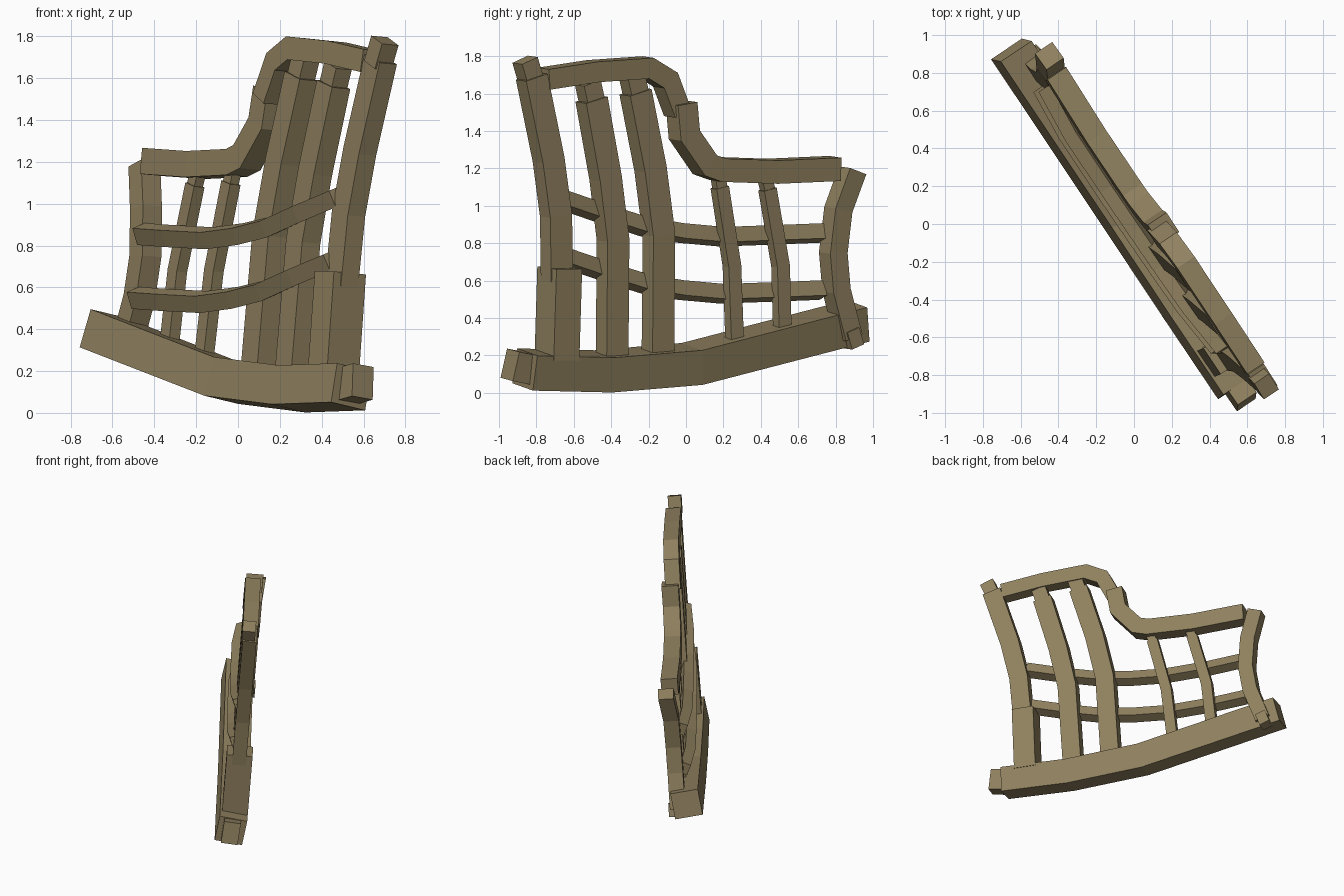
import bpy, bmesh
from mathutils import Vector

cube = bpy.data.objects.get("Cube")
if cube:
    bpy.data.objects.remove(cube, do_unlink=True)

# One weathered timber colour
wood = bpy.data.materials.new("weathered_wood")
wood.use_nodes = True
COLOUR = (0.28, 0.22, 0.115, 1)
wood.diffuse_color = COLOUR
wood.node_tree.nodes["Principled BSDF"].inputs["Base Color"].default_value = COLOUR

# The frame stands in a slightly leaning plane that runs diagonally
NORMAL = Vector((0.83, 0.557, 0))


def place(y, z, shift=0.0):
    """Point of the leaning plane at y, z, moved along its normal by shift."""
    w = -0.02 + 0.075 * z
    return Vector(((w - NORMAL.y * y) / NORMAL.x, y, z)) + NORMAL * shift


def timber(name, path, width, depth, tilt=-0.08, shift=0.0):
    """Sweep a rectangular section along a path of (y, z[, shift])."""
    pts = [place(p[0], p[1], shift + (p[2] if len(p) > 2 else 0)) for p in path]
    across = (NORMAL + Vector((0, 0, tilt))).normalized()
    bm = bmesh.new()
    rings = []
    for i, p in enumerate(pts):
        before = (p - pts[i - 1]).normalized() if i else None
        after = (pts[i + 1] - p).normalized() if i < len(pts) - 1 else None
        tangent = ((before or after) + (after or before)).normalized()
        mitre = 1 / max(0.7, tangent.dot(after or before))
        side = tangent.cross(across).normalized() * (width / 2 * mitre)
        thick = across * (depth / 2)
        rings.append([bm.verts.new(p + side * a + thick * b)
                      for a, b in ((-1, -1), (1, -1), (1, 1), (-1, 1))])
    for r, s in zip(rings, rings[1:]):
        for k in range(4):
            n = (k + 1) % 4
            bm.faces.new((r[k], r[n], s[n], s[k]))
    bm.faces.new(rings[0][::-1])
    bm.faces.new(rings[-1])
    bmesh.ops.recalc_face_normals(bm, faces=bm.faces)
    mesh = bpy.data.meshes.new(name)
    bm.to_mesh(mesh)
    bm.free()
    mesh.materials.append(wood)
    obj = bpy.data.objects.new(name, mesh)
    bpy.context.collection.objects.link(obj)
    return obj


# Curved base beam and its end block
timber("base_beam", [(-0.85, 0.125), (-0.43, 0.115), (0.045, 0.155), (0.94, 0.385, -0.015)],
       0.19, 0.2, tilt=-0.2, shift=-0.02)
timber("base_end_block", [(-0.78, 0.12), (-0.93, 0.15)], 0.16, 0.12, tilt=-0.15, shift=-0.02)

# Tall post with sleeve and tip
timber("tall_post_sleeve", [(-0.69, 0.18), (-0.675, 0.67)], 0.165, 0.185)
timber("tall_post", [(-0.69, 0.6), (-0.695, 0.95), (-0.735, 1.25), (-0.825, 1.69)],
       0.14, 0.1)
timber("tall_post_tip", [(-0.82, 1.66), (-0.855, 1.78)], 0.105, 0.095, shift=-0.01)

# Short bowed post with foot
timber("short_post", [(0.86, 1.19, 0.02), (0.795, 0.98), (0.768, 0.75),
                      (0.785, 0.55), (0.85, 0.3)], 0.11, 0.11, shift=0.035)
timber("short_post_foot", [(0.84, 0.34), (0.865, 0.25)], 0.08, 0.1, shift=0.05)

# Broad ribs, each with a slimmer tip
for name, path, tip in (
    ("broad_rib_outer", [(-0.395, 0.18), (-0.39, 0.82), (-0.43, 1.15), (-0.505, 1.57)],
     (-0.525, 1.66)),
    ("broad_rib_inner", [(-0.15, 0.18), (-0.145, 0.85), (-0.19, 1.2), (-0.27, 1.61)],
     (-0.29, 1.7)),
):
    timber(name, path, 0.14, 0.105)
    timber(name + "_tip", [path[-1], tip], 0.11, 0.09)

# Slim ribs, each with a tip under the rail
for name, path, tip in (
    ("slim_rib_inner", [(0.255, 0.26), (0.24, 0.68), (0.175, 1.1)], (0.165, 1.16)),
    ("slim_rib_outer", [(0.51, 0.32), (0.5, 0.68), (0.43, 1.09)], (0.415, 1.15)),
):
    timber(name, path, 0.08, 0.06, shift=0.01)
    timber(name + "_tip", [path[-1], tip], 0.065, 0.05, shift=0.01)

# Top rail in two lengths
timber("upper_rail", [(-0.76, 1.68), (-0.5, 1.72), (-0.215, 1.74), (-0.11, 1.675),
                      (-0.045, 1.5)], 0.11, 0.11)
timber("lower_rail", [(-0.035, 1.55), (-0.02, 1.38), (0.09, 1.22), (0.16, 1.195),
                      (0.45, 1.185), (0.78, 1.2, 0.01)], 0.125, 0.12, shift=0.02)

# Two sagging stringers behind the ribs
for name, drop in (("upper_stringer", 0), ("lower_stringer", 0.305)):
    path = [(-0.65, 1.035, 0.02), (-0.42, 0.96), (-0.2, 0.89), (0.0, 0.855),
            (0.22, 0.835), (0.5, 0.845), (0.74, 0.855, 0.025)]
    timber(name, [(p[0], p[1] - drop) + p[2:] for p in path], 0.085, 0.075,
           tilt=0.35, shift=-0.05)
